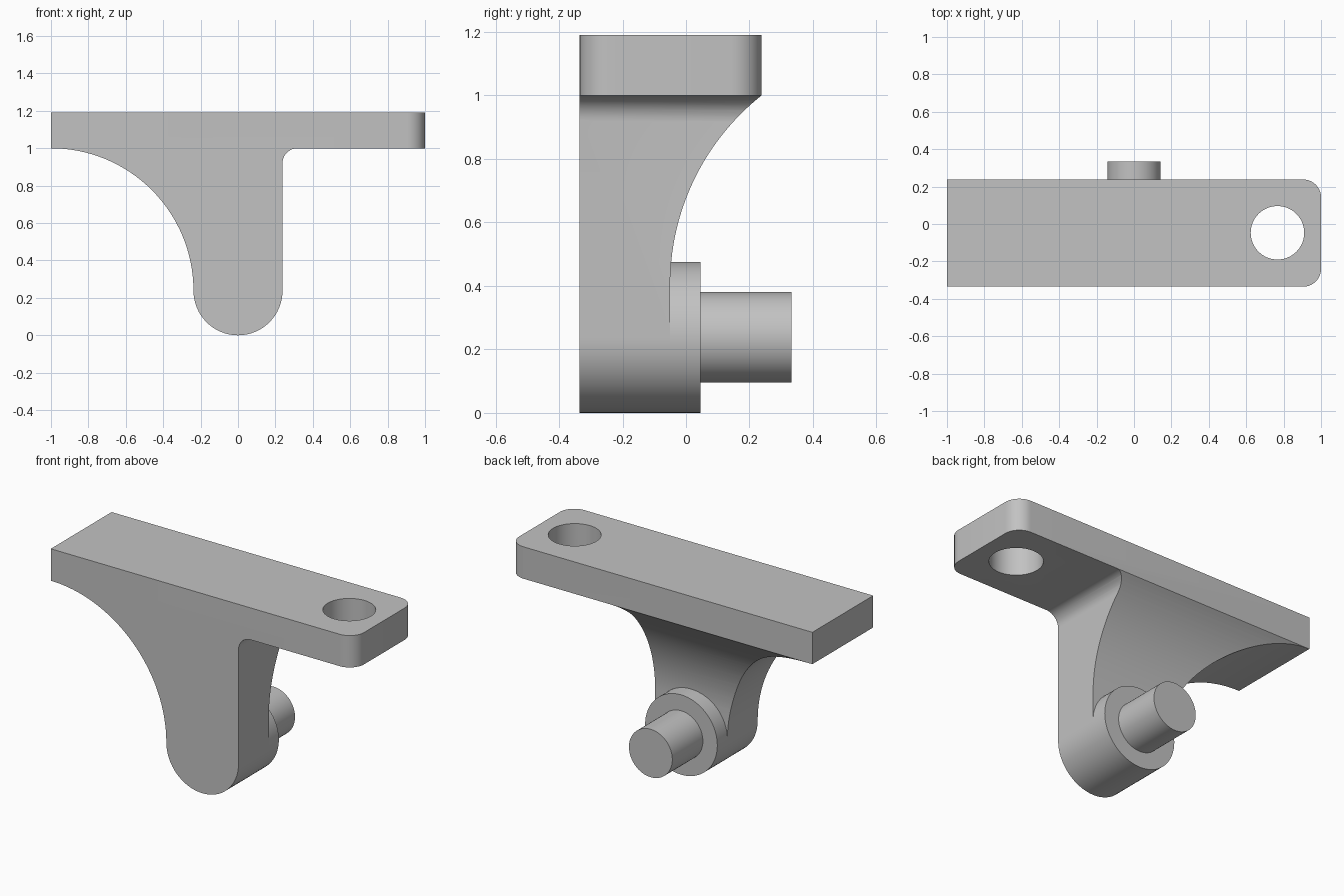
import bpy, bmesh, math
from math import radians, sin, cos

cube = bpy.data.objects.get("Cube")
if cube:
    bpy.data.objects.remove(cube, do_unlink=True)

FRONT, BACK = -0.335, 0.238      # depth of the top plate
WEB_BACK = -0.05                 # rear face of the lower leg
BOSS_BACK, PIN_BACK = 0.045, 0.333
TOP, UNDER = 1.19, 1.0           # plate heights
R = 0.238                        # leg half width and boss radius
PIN_R, CORNER, FILLET = 0.143, 0.095, 0.08

grey = bpy.data.materials.new("plain grey")
grey.use_nodes = True
grey.diffuse_color = (0.54, 0.54, 0.54, 1)
grey.node_tree.nodes["Principled BSDF"].inputs["Base Color"].default_value = grey.diffuse_color


def arc(cx, cy, r, start, end, steps):
    angles = [radians(start + (end - start) * i / steps) for i in range(steps + 1)]
    return [(cx + r * cos(a), cy + r * sin(a)) for a in angles]


def prism(name, points, axis, low, high):
    """Extrude a closed outline along an axis."""
    place = {"x": lambda p, d: (d, p[0], p[1]),
             "y": lambda p, d: (p[0], d, p[1]),
             "z": lambda p, d: (p[0], p[1], d)}[axis]
    bm = bmesh.new()
    rings = [[bm.verts.new(place(p, d)) for p in points] for d in (low, high)]
    for ring in rings:
        bm.faces.new(ring)
    n = len(points)
    for i in range(n):
        j = (i + 1) % n
        bm.faces.new((rings[0][i], rings[0][j], rings[1][j], rings[1][i]))
    bmesh.ops.recalc_face_normals(bm, faces=bm.faces)
    mesh = bpy.data.meshes.new(name)
    bm.to_mesh(mesh)
    bm.free()
    mesh.materials.append(grey)
    obj = bpy.data.objects.new(name, mesh)
    bpy.context.collection.objects.link(obj)
    return obj


def activate(obj):
    bpy.ops.object.select_all(action="DESELECT")
    obj.select_set(True)
    bpy.context.view_layer.objects.active = obj


def cut(obj, cutter):
    mod = obj.modifiers.new("cut", "BOOLEAN")
    mod.operation, mod.solver, mod.object = "DIFFERENCE", "EXACT", cutter
    activate(obj)
    bpy.ops.object.modifier_apply(modifier=mod.name)
    bpy.data.objects.remove(cutter, do_unlink=True)


def smooth(obj):
    activate(obj)
    bpy.ops.object.shade_smooth_by_angle(angle=radians(30))


def cylinder(name, r, low, high):
    return prism(name, arc(0, R, r, 0, 360, 64)[:-1], "y", low, high)


# Bracket: plate, arm and leg as one outline
outline = [(-1, TOP)]
outline += arc(-1, R, 1 - R, 90, 0, 32)
outline += arc(0, R, R, 180, 360, 32)[1:]
outline += arc(R + FILLET, UNDER - FILLET, FILLET, 180, 90, 10)
outline += [(1, UNDER), (1, TOP)]
bracket = prism("bracket", outline, "y", FRONT, BACK)

# Rounded corners at the plate's free end
bm = bmesh.new()
bm.from_mesh(bracket.data)
corners = [e for e in bm.edges
           if all(v.co.x > 0.99 for v in e.verts)
           and abs(e.verts[0].co.z - e.verts[1].co.z) > 0.1]
bmesh.ops.bevel(bm, geom=corners, offset=CORNER, segments=10, profile=0.5, affect="EDGES")
bm.to_mesh(bracket.data)
bm.free()

# Curved hollow behind the leg
sweep = 0.76
drop = math.acos((sweep - (BACK - WEB_BACK)) / sweep)
base = UNDER - sweep * sin(drop)
curve = arc(WEB_BACK + sweep, base, sweep, 180, 180 - math.degrees(drop), 28)
hollow = [(0.5, -0.2), (WEB_BACK, -0.2)] + curve + [(0.5, UNDER)]
cut(bracket, prism("hollow_cutter", hollow, "x", -1.2, 1.2))

# Bolt hole
hole = arc(0.767, -0.047, PIN_R, 0, 360, 64)[:-1]
cut(bracket, prism("hole_cutter", hole, "z", 0.8, 1.4))
smooth(bracket)

# Round boss and pin at the rear of the leg
smooth(cylinder("boss", R, WEB_BACK, BOSS_BACK))
smooth(cylinder("pin", PIN_R, BOSS_BACK, PIN_BACK))
